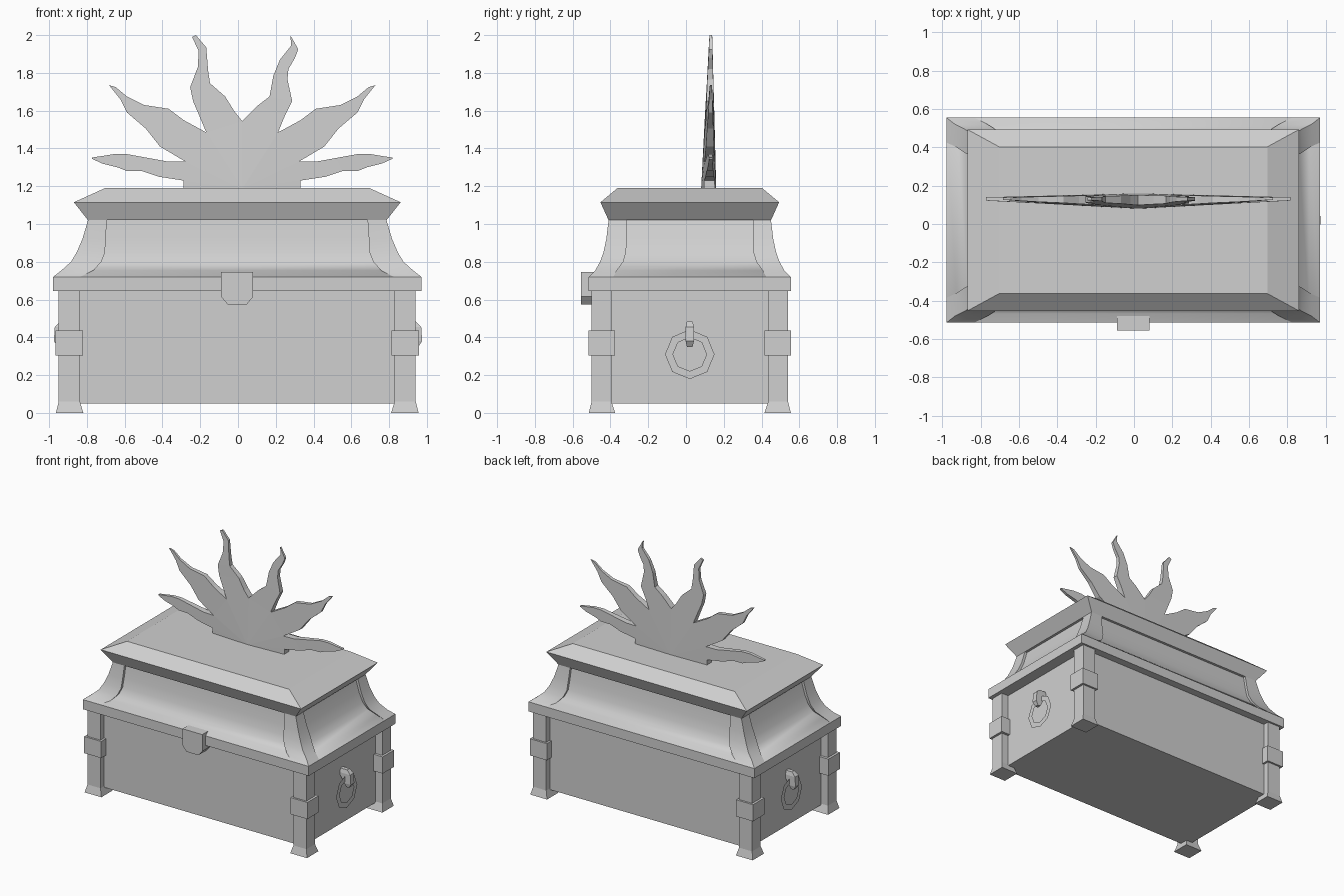
import bpy, bmesh
from math import pi, radians
from mathutils import Matrix

cube = bpy.data.objects.get("Cube")
if cube:
    bpy.data.objects.remove(cube, do_unlink=True)

GREY = (0.63, 0.63, 0.63, 1)
stone = bpy.data.materials.new("plain_grey")
stone.use_nodes = True
stone.diffuse_color = GREY
stone.node_tree.nodes["Principled BSDF"].inputs["Base Color"].default_value = GREY

XC, YC = -0.004, 0.02  # centre lines of the chest


def finish(name, bm, smooth=None):
    """Turn a bmesh into a named object with the shared material."""
    bmesh.ops.recalc_face_normals(bm, faces=bm.faces)
    mesh = bpy.data.meshes.new(name)
    bm.to_mesh(mesh)
    bm.free()
    mesh.materials.append(stone)
    if smooth:
        mesh.shade_smooth()
        mesh.set_sharp_from_angle(angle=radians(smooth))
    obj = bpy.data.objects.new(name, mesh)
    bpy.context.collection.objects.link(obj)
    return obj


def loft(name, sections, smooth=None):
    """Skin a stack of rectangles given as (z, x0, x1, y0, y1)."""
    bm = bmesh.new()
    rings = [[bm.verts.new((x, y, z)) for x, y in ((x0, y0), (x1, y0), (x1, y1), (x0, y1))]
             for z, x0, x1, y0, y1 in sections]
    for low, high in zip(rings, rings[1:]):
        for i in range(4):
            j = (i + 1) % 4
            bm.faces.new((low[i], low[j], high[j], high[i]))
    bm.faces.new(rings[0])
    bm.faces.new(rings[-1])
    return finish(name, bm, smooth)


def centred(name, sections, smooth=None):
    """Loft of rectangles centred on the chest, given as (z, half x, half y)."""
    return loft(name, [(z, XC - x, XC + x, YC - y, YC + y) for z, x, y in sections], smooth)


def corners(name, sections, smooth=None):
    """Four mirrored corner lofts, given as (z, inner x, outer x, inner y, outer y)."""
    for sx, side in ((-1, "right"), (1, "left")):
        for sy, end in ((-1, "front"), (1, "back")):
            loft(f"{end}_{side}_{name}",
                 [(z, XC + sx * x0, XC + sx * x1, YC + sy * y0, YC + sy * y1)
                  for z, x0, x1, y0, y1 in sections], smooth)


# Chest body, set back between the posts
centred("chest_body", [(0.05, 0.885, 0.475), (0.67, 0.885, 0.475)])

# Corner posts with flared feet and bands
corners("post", [(0, 0.815, 0.96, 0.395, 0.535), (0.06, 0.833, 0.945, 0.415, 0.52),
                 (0.66, 0.833, 0.945, 0.415, 0.52)])
corners("band", [(0.305, 0.817, 0.963, 0.395, 0.535), (0.435, 0.817, 0.963, 0.395, 0.535)])

# Lid: rim flowing into concave sides, with raised corner ribs
curve = [(0.72, 0.975, 0.535), (0.755, 0.93, 0.5), (0.8, 0.88, 0.475),
         (0.85, 0.85, 0.457), (0.92, 0.82, 0.442), (1.02, 0.79, 0.43)]
recess = [0, 0.012, 0.02, 0.02, 0.02, 0.02]
sides = [(z, x - r, y - r) for (z, x, y), r in zip(curve, recess)]
centred("lid", [(0.645, 0.975, 0.535)] + sides, 50)
inner = [(0.83, 0.405), (0.76, 0.385), (0.72, 0.352), (0.7, 0.337), (0.697, 0.335), (0.69, 0.335)]
corners("lid_rib", [(z, ix, x, iy, y) for (z, x, y), (ix, iy) in zip(curve, inner)], 30)

# Cornice and sloped top
centred("lid_cornice", [(1.02, 0.79, 0.43), (1.115, 0.865, 0.473), (1.19, 0.7, 0.383)])

# Front latch with clipped lower corners
loft("latch", [(0.575, -0.055, 0.047, -0.555, -0.44), (0.615, -0.09, 0.08, -0.555, -0.44),
               (0.745, -0.09, 0.08, -0.555, -0.44)])

# Side ring handles and their hooks
for s, side in ((-1, "right"), (1, "left")):
    bm = bmesh.new()
    bmesh.ops.create_circle(bm, segments=8, radius=0.021,
                            matrix=Matrix.Translation((0, 0.11, 0)) @ Matrix.Rotation(pi / 2, 4, "Y"))
    bmesh.ops.spin(bm, geom=bm.verts[:] + bm.edges[:], cent=(0, 0, 0), axis=(1, 0, 0),
                   angle=2 * pi, steps=8, use_merge=True)
    bmesh.ops.remove_doubles(bm, verts=bm.verts, dist=0.001)
    bmesh.ops.translate(bm, verts=bm.verts, vec=(s * 0.924, YC, 0.31))
    finish(f"{side}_ring_handle", bm)
    loft(f"{side}_handle_hook",
         [(z, s * x0, s * x1, YC - w, YC + w) for z, x0, x1, w in
          ((0.35, 0.93, 0.955, 0.015), (0.38, 0.92, 0.975, 0.022),
           (0.455, 0.87, 0.97, 0.022), (0.485, 0.87, 0.94, 0.015))])

# Sunburst: each ray is a strip of (upper point, lower point) pairs
SUN_X, SUN_Z = 0.022, 1.185
low_ray = [(.30, 1.33, .31, 1.23), (.39, 1.33, .44, 1.25), (.5, 1.35, .53, 1.28), (.61, 1.37, .61, 1.28),
           (.68, 1.37, .66, 1.3), (.74, 1.36, .74, 1.32), (.795, 1.352, .795, 1.345)]
middle_ray = [(.19, 1.485, .30, 1.33), (.31, 1.55, .435, 1.41), (.39, 1.61, .51, 1.505),
              (.52, 1.63, .61, 1.59), (.61, 1.675, .645, 1.66), (.67, 1.725, .705, 1.735)]
right_top_ray = [(0, 1.545, .19, 1.485), (.04, 1.595, .23, 1.58), (.09, 1.675, .26, 1.65),
                 (.17, 1.745, .275, 1.725), (.18, 1.81, .235, 1.83), (.19, 1.935, .23, 1.915),
                 (.245, 2, .265, 1.99)]
left_top_ray = [(0, 1.545, .19, 1.485), (.08, 1.625, .225, 1.57), (.145, 1.675, .265, 1.65),
                (.165, 1.785, .24, 1.765), (.2, 1.87, .245, 1.82), (.26, 1.945, .28, 1.88),
                (.255, 2, .297, 1.925)]
outline = [(.31, SUN_Z), (.31, 1.23), (.30, 1.33), (.19, 1.485), (0, 1.545)]

bm = bmesh.new()
for s, top_ray in ((-1, right_top_ray), (1, left_top_ray)):
    shapes = [((0, SUN_Z), a, b) for a, b in zip(outline, outline[1:])]
    for ray in (low_ray, middle_ray, top_ray):
        shapes += [(a[:2], a[2:], b[2:], b[:2]) for a, b in zip(ray, ray[1:])]
    for shape in shapes:
        bm.faces.new([bm.verts.new((s * u, 0, z)) for u, z in shape])
bmesh.ops.remove_doubles(bm, verts=bm.verts, dist=0.001)
bmesh.ops.recalc_face_normals(bm, faces=bm.faces)
front = bm.verts[:]
extruded = bmesh.ops.extrude_face_region(bm, geom=bm.faces[:], use_keep_orig=True)
back = [g for g in extruded["geom"] if isinstance(g, bmesh.types.BMVert)]
for verts, y, slope in ((front, 0.08, 0.052), (back, 0.16, -0.025)):
    for v in verts:
        reach = (v.co.x ** 2 + (v.co.z - SUN_Z) ** 2) ** 0.5
        v.co.y = y + slope * reach
        v.co.x += SUN_X
finish("sunburst", bm)
